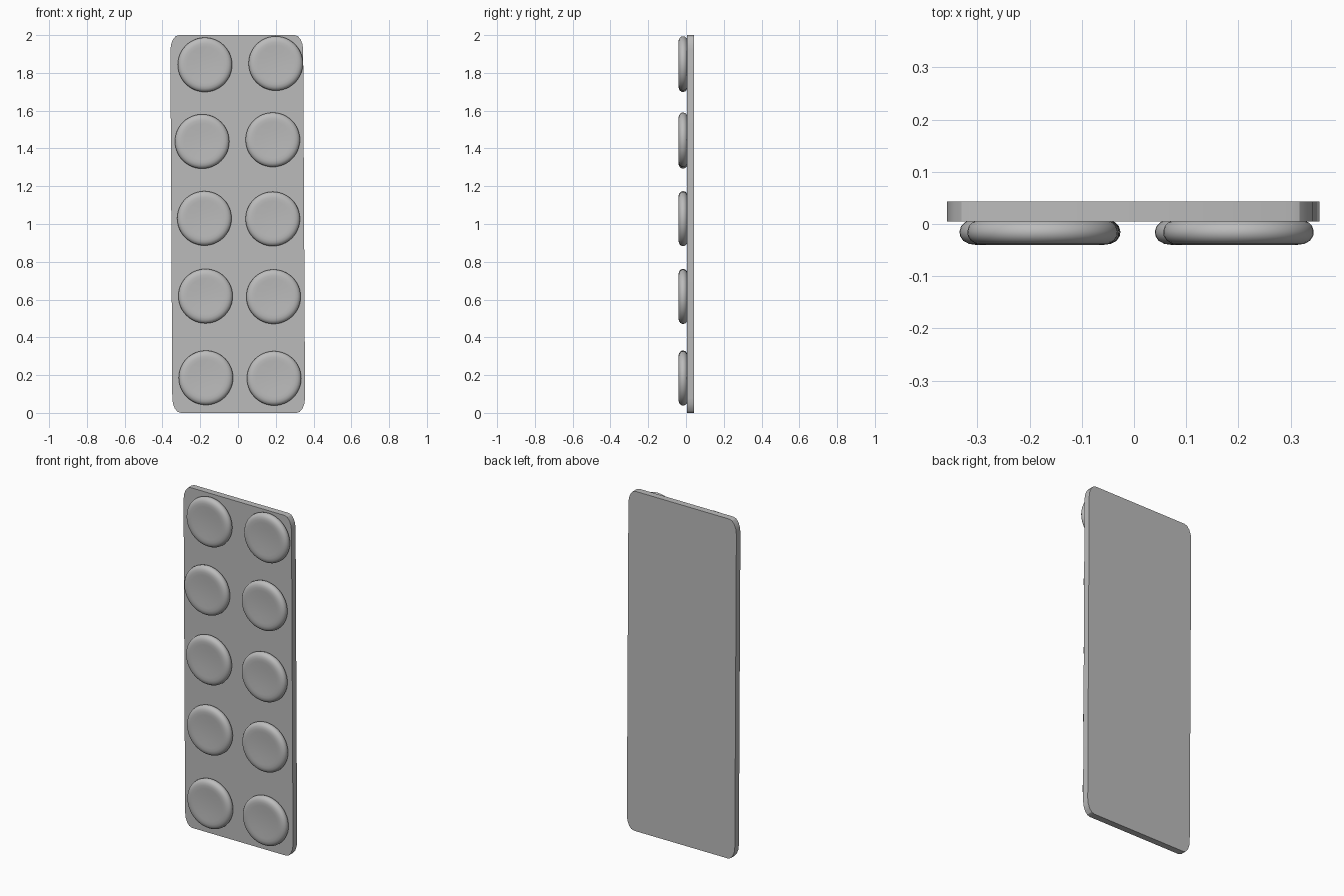
import bpy, bmesh, math

if "Cube" in bpy.data.objects:
    bpy.data.objects.remove(bpy.data.objects["Cube"], do_unlink=True)

gray = bpy.data.materials.new("light_gray")
gray.use_nodes = True
gray.diffuse_color = (0.5, 0.5, 0.5, 1)
gray.node_tree.nodes["Principled BSDF"].inputs["Base Color"].default_value = (0.5, 0.5, 0.5, 1)


def make_object(name, bm, angle):
    bmesh.ops.recalc_face_normals(bm, faces=bm.faces)
    mesh = bpy.data.meshes.new(name)
    bm.to_mesh(mesh)
    bm.free()
    mesh.materials.append(gray)
    obj = bpy.data.objects.new(name, mesh)
    bpy.context.collection.objects.link(obj)
    bpy.ops.object.select_all(action="DESELECT")
    obj.select_set(True)
    bpy.context.view_layer.objects.active = obj
    bpy.ops.object.shade_smooth_by_angle(angle=math.radians(angle))
    return obj


# Backing sheet: slightly skewed slab with rounded corners
def backing_sheet():
    bm = bmesh.new()
    rx, rz, steps = 0.045, 0.08, 4
    corners = [(0.345, 2.0), (-0.358, 2.0), (-0.348, 0.0), (0.355, 0.0)]
    signs = [(1, 1), (-1, 1), (-1, -1), (1, -1)]
    verts = []
    for i, ((x, z), (sx, sz)) in enumerate(zip(corners, signs)):
        for k in range(steps + 1):
            a = math.pi / 2 * (i + k / steps)
            verts.append(bm.verts.new((x - sx * rx + rx * math.cos(a), 0.005,
                                       z - sz * rz + rz * math.sin(a))))
    face = bm.faces.new(verts)
    new = bmesh.ops.extrude_face_region(bm, geom=[face], use_keep_orig=True)["geom"]
    bmesh.ops.translate(bm, vec=(0, 0.038, 0),
                        verts=[v for v in new if isinstance(v, bmesh.types.BMVert)])
    make_object("backing_sheet", bm, 20)


# Blister: lathed (radius, depth) profile with a shallow dished front
PROFILE = [(0, -0.036), (0.06, -0.037), (0.095, -0.0395), (0.112, -0.04),
           (0.126, -0.038), (0.137, -0.032), (0.143, -0.023), (0.144, -0.014),
           (0.141, -0.004), (0.134, 0.003), (0.128, 0.006)]


def blister(name, x, z):
    bm = bmesh.new()
    pts = [bm.verts.new((r, y, 0)) for r, y in PROFILE]
    edges = [bm.edges.new(pair) for pair in zip(pts, pts[1:])]
    bmesh.ops.spin(bm, geom=pts + edges, cent=(0, 0, 0), axis=(0, 1, 0),
                   angle=math.tau, steps=48)
    bmesh.ops.remove_doubles(bm, verts=bm.verts, dist=0.0001)
    obj = make_object(name, bm, 50)
    obj.location = (x, 0, z)


backing_sheet()

# Two hand-placed columns of blisters, top to bottom
columns = {
    "right": [(-0.175, 1.843), (-0.19, 1.437), (-0.178, 1.03), (-0.172, 0.618), (-0.17, 0.186)],
    "left": [(0.2, 1.85), (0.184, 1.446), (0.184, 1.027), (0.188, 0.615), (0.191, 0.183)],
}
for side, spots in columns.items():
    for row, (x, z) in enumerate(spots, 1):
        blister(f"blister_{side}_{row}", x, z)
